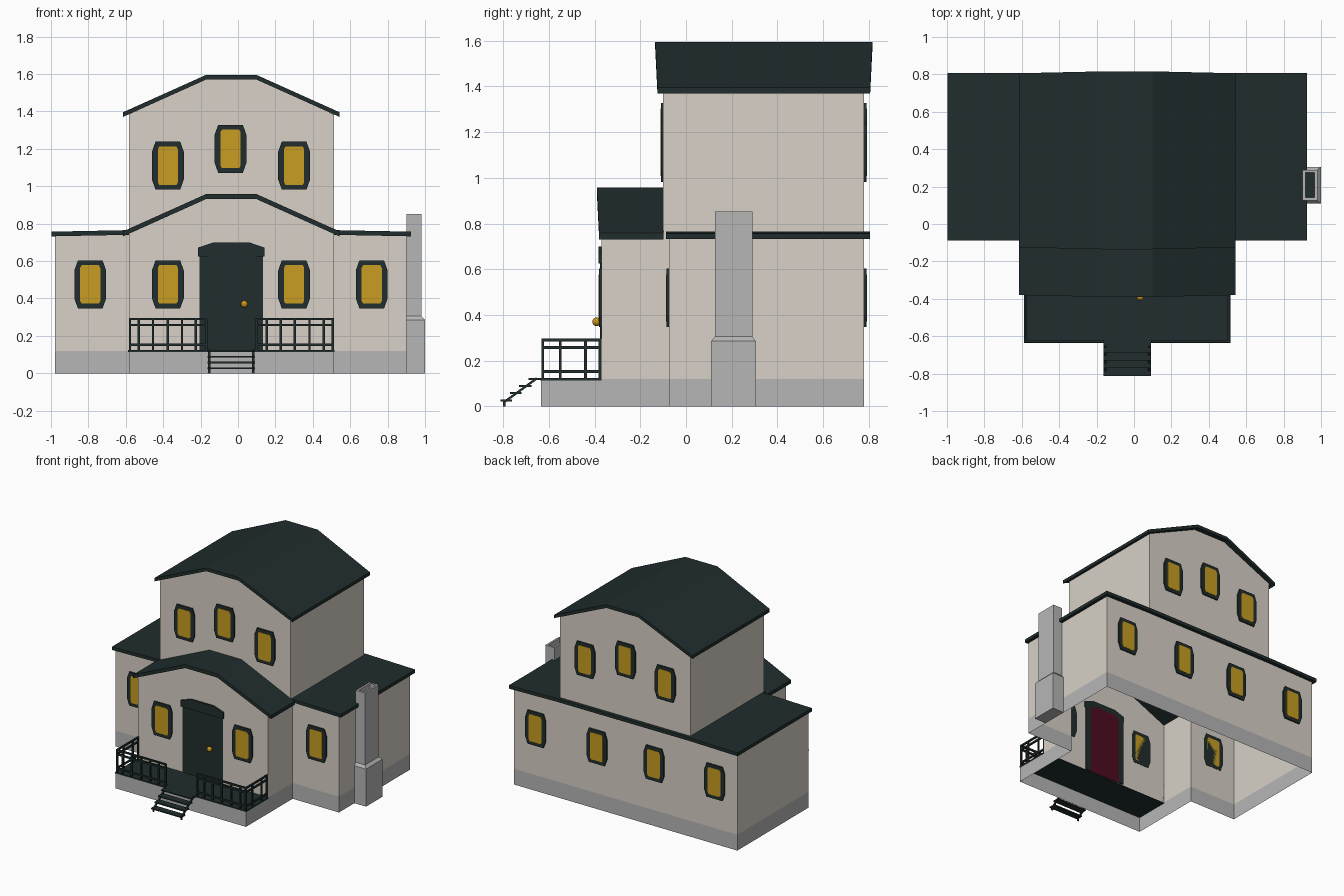
import bpy, bmesh, math
from mathutils import Vector

if "Cube" in bpy.data.objects:
    bpy.data.objects.remove(bpy.data.objects["Cube"])

C = -0.036  # centre line of the house in x


def mat(name, rgb):
    m = bpy.data.materials.new(name)
    m.diffuse_color = (*rgb, 1)
    m.use_nodes = True
    m.node_tree.nodes["Principled BSDF"].inputs["Base Color"].default_value = m.diffuse_color
    return m


CREAM = mat("cream_wall", (0.69, 0.64, 0.57))
GREY = mat("grey_stone", (0.47, 0.47, 0.47))
DARK = mat("dark_green_trim", (0.015, 0.026, 0.026))
GOLD = mat("yellow_glass", (0.58, 0.34, 0.015))
BRASS = mat("brass", (0.60, 0.30, 0.01))
RED = mat("dark_red", (0.08, 0.003, 0.014))


def finish(name, bm, m, normals=True):
    if normals:
        bmesh.ops.recalc_face_normals(bm, faces=bm.faces)
    me = bpy.data.meshes.new(name)
    bm.to_mesh(me)
    bm.free()
    me.materials.append(m)
    ob = bpy.data.objects.new(name, me)
    bpy.context.collection.objects.link(ob)
    return ob


def prism(name, pts, y0, y1, m, flare=0.0, flare_back=0.0):
    """Extrude an x-z outline along y; the upper points may lean outwards."""
    bm = bmesh.new()
    mid = sum(z for _, z in pts) / len(pts)
    up = lambda z: 1 if z > mid else 0
    a = [bm.verts.new((x, y0 - flare * up(z), z)) for x, z in pts]
    b = [bm.verts.new((x, y1 + flare_back * up(z), z)) for x, z in pts]
    bm.faces.new(a)
    bm.faces.new(b[::-1])
    for i in range(len(pts)):
        j = (i + 1) % len(pts)
        bm.faces.new((a[i], b[i], b[j], a[j]))
    return finish(name, bm, m)


def add_box(bm, lo, hi):
    lo, hi = Vector(lo), Vector(hi)
    vs = bmesh.ops.create_cube(bm, size=1)["verts"]
    for v in vs:
        v.co = Vector([(lo[i] + hi[i]) / 2 + v.co[i] * (hi[i] - lo[i]) for i in range(3)])


def boxes(name, items, m):
    bm = bmesh.new()
    for lo, hi in items:
        add_box(bm, lo, hi)
    return finish(name, bm, m)


def shell(name, plan, z0, z1, m, gables=()):
    """Open walls over a plan outline, with optional gable ends (y, base z, top z, facing)."""
    bm = bmesh.new()
    lo = [bm.verts.new((x, y, z0)) for x, y in plan]
    hi = [bm.verts.new((x, y, z1)) for x, y in plan]
    for i in range(len(plan)):
        j = (i + 1) % len(plan)
        bm.faces.new((lo[i], lo[j], hi[j], hi[i]))
    for y, zb, zt, front in gables:
        g = [(C - HW, zb), (C + HW, zb), (C + 0.135, zt), (C - 0.135, zt)]
        vs = [bm.verts.new((x, y, z)) for x, z in g]
        bm.faces.new(vs if front else vs[::-1])
    return finish(name, bm, m, False)


# Walls and stone base
HW = 0.548
L, R = C - HW, C + HW
WL, WR, WF, WB = -0.978, 0.902, -0.075, 0.78


def t_plan(front):
    return [(WL, WF), (L, WF), (L, front), (R, front), (R, WF), (WR, WF), (WR, WB), (WL, WB)]


shell("stone_base", t_plan(-0.635), 0, 0.12, GREY)
shell("lower_walls", t_plan(-0.37), 0.12, 0.745, CREAM, [(-0.37, 0.745, 0.94, True)])
shell("upper_walls", [(L, -0.10), (R, -0.10), (R, WB), (L, WB)], 0.74, 1.383, CREAM,
      [(-0.10, 1.383, 1.58, True), (WB, 1.383, 1.58, False)])


# Roofs
def roof_outline(zl, zh, t, half, flat=0.135):
    under = [(C - half, zl), (C - flat, zh), (C + flat, zh), (C + half, zl)]
    return under + [(x, z + t) for x, z in under[::-1]]


prism("upper_roof", roof_outline(1.37, 1.57, 0.025, 0.58), -0.125, 0.806, DARK, 0.01, 0.01)
prism("porch_roof", roof_outline(0.731, 0.931, 0.027, 0.58), -0.38, -0.098, DARK, 0.01)
prism("wing_roof", roof_outline(0.732, 0.74, 0.025, 0.962, 0.56), -0.088, 0.806, DARK)

# Porch deck, railing and steps
boxes("porch_deck", [((L - 0.003, -0.637, 0.114), (R + 0.003, -0.37, 0.124))], DARK)
bars, w = [], 0.006
RAILS = (0.152, 0.258, 0.29)
for s in (-1, 1):
    xe, xi = C + s * (HW - 0.006), C + s * 0.132
    for z in RAILS:
        bars.append(((min(xe, xi), -0.633, z - w), (max(xe, xi), -0.621, z + w)))
        bars.append(((xe - w, -0.633, z - w), (xe + w, -0.37, z + w)))
    for d in (0.542, 0.495, 0.418, 0.34, 0.264, 0.19, 0.134):
        x = C + s * d
        bars.append(((x - w, -0.633, 0.12), (x + w, -0.621, 0.29)))
    for y in (-0.55, -0.44, -0.376):
        bars.append(((xe - w, y - w, 0.12), (xe + w, y + w, 0.29)))
boxes("porch_railing", bars, DARK)
SX = 0.127
treads = [((C - SX, -0.812 + i * 0.041, 0.022 + i * 0.031),
           (C + SX, -0.762 + i * 0.043, 0.031 + i * 0.031)) for i in range(4)]
treads.append(((C - SX, -0.69, 0.115), (C + SX, -0.63, 0.124)))
treads += [((C + s * 0.118 - w, -0.80, 0), (C + s * 0.118 + w, -0.79, 0.03)) for s in (-1, 1)]
boxes("steps", treads, DARK)
for s, side in ((-1, "left"), (1, "right")):
    bm = bmesh.new()
    add_box(bm, (-w, -0.09, -0.005), (w, 0.09, 0.005))
    ob = finish("step_beam_" + side, bm, DARK)
    ob.location = (C + s * 0.118, -0.725, 0.07)
    ob.rotation_euler.x = math.radians(36)

# Front door with frame, canopy, knob and inner panel
boxes("door_frame", [((C - 0.17, -0.372, 0.124), (C - 0.128, -0.362, 0.65)),
                     ((C + 0.128, -0.372, 0.124), (C + 0.17, -0.362, 0.65))], DARK)


def arch(hw, z0, z1, z2, top):
    return [(C - hw, z0), (C + hw, z0), (C + hw, z1), (C + top, z2), (C - top, z2), (C - hw, z1)]


prism("door", arch(0.13, 0.124, 0.65, 0.67, 0.09), -0.376, -0.366, DARK)
prism("door_canopy", arch(0.178, 0.625, 0.672, 0.70, 0.095), -0.384, -0.364, DARK)
prism("door_inner_panel", arch(0.125, 0.12, 0.635, 0.655, 0.09), -0.366, -0.362, RED)
bpy.ops.mesh.primitive_uv_sphere_add(segments=12, ring_count=8, radius=0.019,
                                     location=(0.034, -0.391, 0.37))
knob = bpy.context.object
knob.name = "door_knob"
knob.data.materials.append(BRASS)
bpy.ops.object.shade_smooth_by_angle()


# Windows: bowed frame plate with a yellow pane on it
def window(name, x, z, y, face):
    def octagon(a, b, h, k):
        q = [(a, h), (b, k)]
        half = [(u, v) for u, v in q] + [(u, -v) for u, v in q[::-1]]
        return [(x + u, z + v) for u, v in half] + [(x - u, z + v) for u, v in half[::-1]]

    def plate(part, pts, depth, m):
        ya, yb = sorted((y - face * 0.002, y + face * depth))
        prism(name + part, pts, ya, yb, m)
    plate("_frame", octagon(0.066, 0.085, 0.128, 0.075), 0.010, DARK)
    plate("_pane", octagon(0.046, 0.054, 0.103, 0.088), 0.012, GOLD)


SPOTS = [(-0.375, 0.475, -0.37, -1), (0.30, 0.475, -0.37, -1)]
SPOTS += [(x, 0.475, WF, -1) for x in (-0.79, 0.715)]
SPOTS += [(x, 0.475, WB, 1) for x in (-0.79, -0.28, 0.20, 0.715)]
for yy, f in ((-0.10, -1), (WB, 1)):
    SPOTS += [(-0.375, 1.11, yy, f), (-0.04, 1.20, yy, f), (0.30, 1.11, yy, f)]
for i, spot in enumerate(SPOTS):
    window(f"window_{i + 1}", *spot)

# Chimney: stacked rectangular rings, sunk at the top
bm = bmesh.new()
rings = [(0.902, 1.0, 0.11, 0.306, 0.0), (0.902, 1.0, 0.11, 0.306, 0.285),
         (0.902, 0.98, 0.126, 0.29, 0.305), (0.902, 0.98, 0.126, 0.29, 0.852),
         (0.917, 0.966, 0.142, 0.275, 0.852), (0.917, 0.966, 0.142, 0.275, 0.80)]
prev = None
for x0, x1, y0, y1, z in rings:
    cur = [bm.verts.new(p) for p in ((x0, y0, z), (x1, y0, z), (x1, y1, z), (x0, y1, z))]
    if prev:
        for i in range(4):
            j = (i + 1) % 4
            bm.faces.new((prev[i], prev[j], cur[j], cur[i]))
    else:
        bm.faces.new(cur[::-1])
    prev = cur
bm.faces.new(prev).material_index = 1
chimney = finish("chimney", bm, GREY)
chimney.data.materials.append(DARK)
